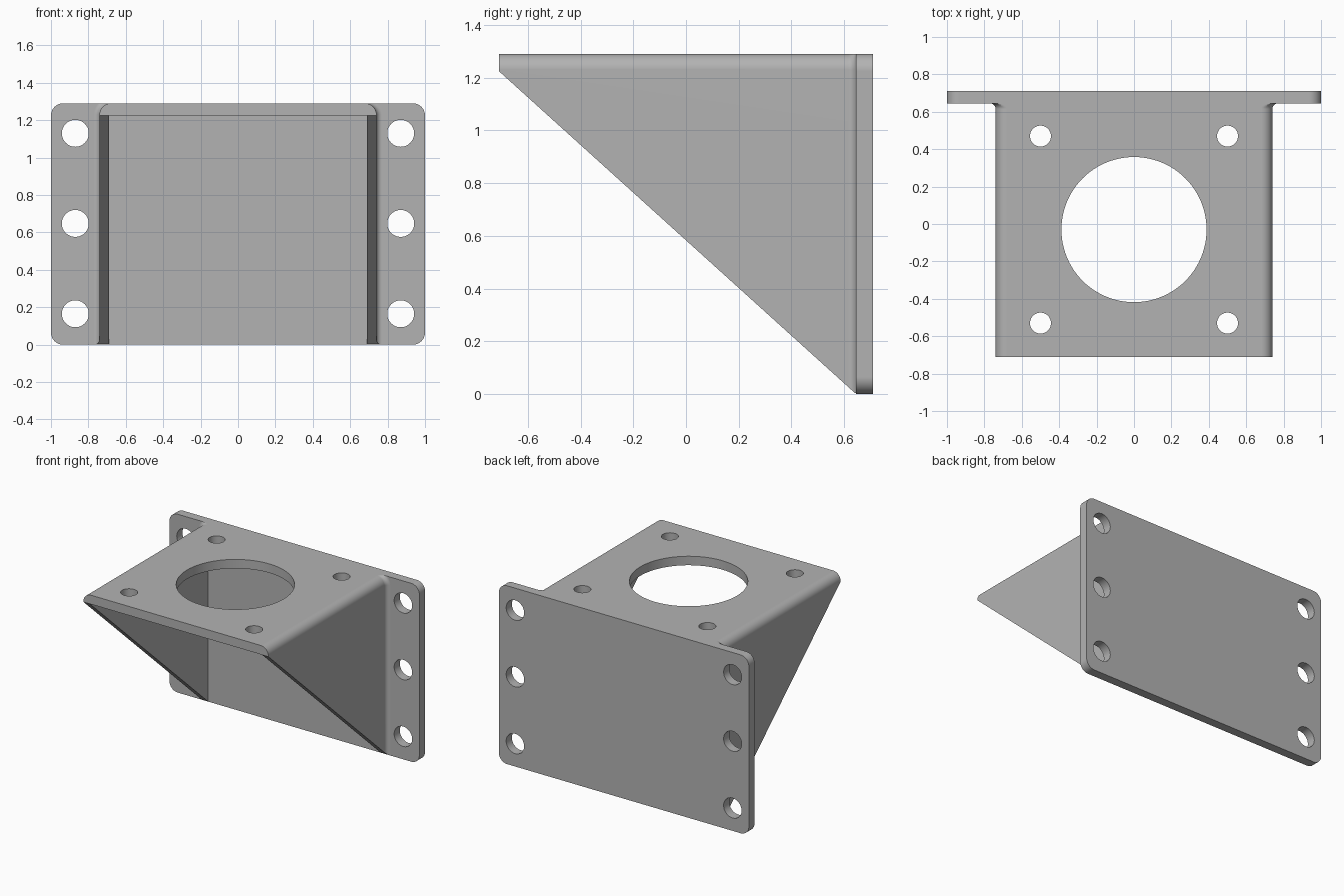
import bpy, bmesh
from math import sin, cos, pi, radians
from mathutils import Matrix

if "Cube" in bpy.data.objects:
    bpy.data.objects.remove(bpy.data.objects["Cube"], do_unlink=True)

TOP, BACK, FRONT = 1.29, 0.71, -0.71
SHEET = 0.065                 # sheet thickness
WALL = BACK - SHEET           # front face of the back plate
HALF, INNER = 0.74, 0.69      # outer and inner half width of the hood
BEND, FILLET, STEPS = 0.06, 0.03, 10

steel = bpy.data.materials.new("plain grey metal")
steel.use_nodes = True
steel.diffuse_color = (0.45, 0.45, 0.45, 1)
steel.node_tree.nodes["Principled BSDF"].inputs["Base Color"].default_value = (0.45, 0.45, 0.45, 1)


def loft(name, rings):
    """Closed solid through a list of equal-length rings of points."""
    bm = bmesh.new()
    rows = [[bm.verts.new(p) for p in ring] for ring in rings]
    n = len(rows[0])
    for a, b in zip(rows, rows[1:]):
        for i in range(n):
            j = (i + 1) % n
            bm.faces.new((a[i], a[j], b[j], b[i]))
    bm.faces.new(rows[0])
    bm.faces.new(rows[-1])
    bmesh.ops.recalc_face_normals(bm, faces=bm.faces)
    mesh = bpy.data.meshes.new(name)
    bm.to_mesh(mesh)
    bm.free()
    obj = bpy.data.objects.new(name, mesh)
    bpy.context.collection.objects.link(obj)
    mesh.materials.append(steel)
    return obj


def combine(obj, other, operation):
    """Apply a boolean and discard the helper."""
    bpy.context.view_layer.objects.active = obj
    mod = obj.modifiers.new(operation, 'BOOLEAN')
    mod.operation, mod.solver, mod.object = operation, 'EXACT', other
    other.hide_render = True
    bpy.ops.object.modifier_apply(modifier=mod.name)
    bpy.data.objects.remove(other, do_unlink=True)


def drill(obj, x, y, z, radius, axis, sides=48):
    """Round through hole along z or y."""
    circle = [(radius * cos(2 * pi * i / sides), radius * sin(2 * pi * i / sides)) for i in range(sides)]
    if axis == 'Z':
        rings = [[(x + u, y + v, z + h) for u, v in circle] for h in (-0.1, 0.1)]
    else:
        rings = [[(x + u, y + h, z + v) for u, v in circle] for h in (-0.1, 0.1)]
    combine(obj, loft("hole_cutter", rings), 'DIFFERENCE')


def hood_section(y, flare):
    """Hood outline at depth y, swollen by the fillet flare."""
    r = BEND + flare
    right = [(HALF + flare, 0.003)]
    for i in range(STEPS + 1):
        a = pi / 2 * i / STEPS
        right.append((HALF - BEND + r * cos(a), min(TOP, TOP - BEND + r * sin(a))))
    return [(x, y, z) for x, z in right] + [(-x, y, z) for x, z in reversed(right)]


# Hood: bent sheet with a fillet where it meets the back plate
rings = [hood_section(FRONT, 0)]
for i in range(STEPS + 1):
    a = pi / 2 * i / STEPS
    rings.append(hood_section(WALL - FILLET + FILLET * sin(a), FILLET * (1 - cos(a))))
rings.append(hood_section(WALL + 0.03, FILLET))
bracket = loft("mounting_bracket", rings)

# Hollow interior between the side gussets
box = [(-INNER, -0.2), (INNER, -0.2), (INNER, TOP - SHEET), (-INNER, TOP - SHEET)]
combine(bracket, loft("interior_cutter", [[(x, y, z) for x, z in box] for y in (-1, WALL + 0.01)]), 'DIFFERENCE')

# Diagonal lower edge of the gussets
slope = (TOP - SHEET) / (WALL - FRONT)
wedge = [(y, slope * (WALL - y)) for y in (-0.9, 0.8)] + [(0.8, -0.5), (-0.9, -0.5)]
combine(bracket, loft("slope_cutter", [[(x, y, z) for y, z in wedge] for x in (-1.2, 1.2)]), 'DIFFERENCE')

# Back plate with rounded corners
outline = []
for k, (cx, cz) in enumerate([(1 - SHEET, TOP - SHEET), (SHEET - 1, TOP - SHEET),
                              (SHEET - 1, SHEET), (1 - SHEET, SHEET)]):
    for i in range(STEPS + 1):
        a = pi / 2 * (k + i / STEPS)
        outline.append((cx + SHEET * cos(a), cz + SHEET * sin(a)))
combine(bracket, loft("back_plate", [[(x, y, z) for x, z in outline] for y in (WALL, BACK)]), 'UNION')

# Bolt holes in the flanges and shelf, and the large central opening
for side in (-1, 1):
    for z in (0.165, 0.648, 1.13):
        drill(bracket, side * 0.87, WALL, z, 0.072, 'Y')
    for y in (-0.53, 0.47):
        drill(bracket, side * 0.5, y, TOP, 0.056, 'Z')
drill(bracket, 0, -0.03, TOP, 0.388, 'Z', 96)

# Smooth bends, crisp edges
bpy.ops.object.select_all(action='DESELECT')
bracket.select_set(True)
bpy.context.view_layer.objects.active = bracket
bpy.ops.object.shade_smooth_by_angle(angle=radians(30))
weighted = bracket.modifiers.new("flat_face_normals", 'WEIGHTED_NORMAL')
weighted.keep_sharp = True
